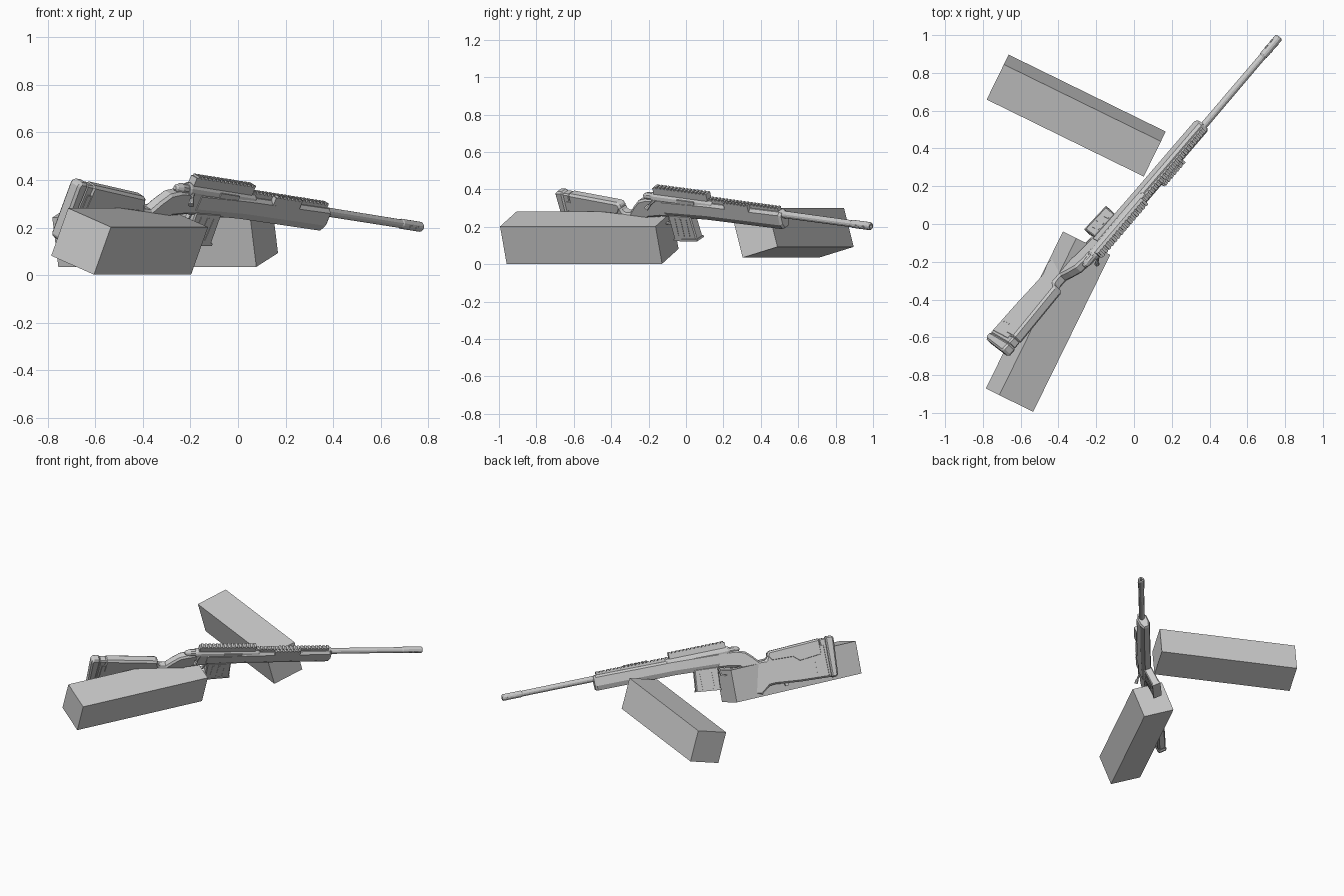
import bpy, bmesh, math
from mathutils import Vector, Matrix

if "Cube" in bpy.data.objects:
    bpy.data.objects.remove(bpy.data.objects["Cube"])

grey = bpy.data.materials.new("plain_grey")
grey.diffuse_color = (0.6, 0.6, 0.6, 1)
grey.use_nodes = True
grey.node_tree.nodes["Principled BSDF"].inputs["Base Color"].default_value = grey.diffuse_color

# rifle frame: x forward (muzzle at 0), y left, z up; yawed, pitched and rolled
yaw, pitch, roll = math.radians(49.6), math.radians(5.9), math.radians(25)
RIFLE = (Matrix.Translation((0.766, 0.987, 0.203)) @ Matrix.Rotation(yaw, 4, 'Z')
         @ Matrix.Rotation(pitch, 4, 'Y') @ Matrix.Rotation(roll, 4, 'X'))


def finish(name, bm, matrix=RIFLE, bevel=0):
    bmesh.ops.recalc_face_normals(bm, faces=bm.faces)
    me = bpy.data.meshes.new(name)
    bm.to_mesh(me)
    bm.free()
    me.materials.append(grey)
    ob = bpy.data.objects.new(name, me)
    ob.matrix_world = matrix
    bpy.context.collection.objects.link(ob)
    if bevel:
        m = ob.modifiers.new("chamfer", 'BEVEL')
        m.width, m.segments, m.limit_method = bevel, 1, 'ANGLE'
        m.angle_limit = math.radians(50)
    return ob


def loft(name, rings, bevel=0):
    """Skin a list of equal point rings and cap the ends."""
    bm = bmesh.new()
    loops = [[bm.verts.new(p) for p in r] for r in rings]
    n = len(loops[0])
    for A, B in zip(loops, loops[1:]):
        for i in range(n):
            j = (i + 1) % n
            bm.faces.new((A[i], A[j], B[j], B[i]))
    bm.faces.new(loops[0])
    bm.faces.new(loops[-1][::-1])
    return finish(name, bm, RIFLE, bevel)


def profile(name, pts, half, y=0, bevel=0):
    """Side outline (distance behind muzzle, height) extruded sideways."""
    return loft(name, [[(-a, y + s * half, h) for a, h in pts] for s in (-1, 1)], bevel)


def tube(name, stations, sides=12):
    """Turned part along the bore: (distance, radius) stations."""
    return loft(name, [[(-a, r * math.cos(2 * math.pi * i / sides), r * math.sin(2 * math.pi * i / sides))
                        for i in range(sides)] for a, r in stations])


def block(name, a0, a1, h0, h1, half, y=0, bevel=0):
    return profile(name, [(a0, h0), (a1, h0), (a1, h1), (a0, h1)], half, y, bevel)


def rail(name, a0, a1, h0, h1, half, y=0, pitch=0.024):
    """Toothed accessory rail."""
    pts = [(a0, h0)]
    n = int((a1 - a0) / pitch)
    step = (a1 - a0) / n
    low = h1 - 0.008
    for i in range(n):
        s = a0 + i * step
        pts += [(s, low), (s, h1), (s + step * .6, h1), (s + step * .6, low)][(1 if i == 0 else 0):]
    pts += [(a1, low), (a1, h0)]
    profile(name, pts, half, y)


def support(name, loc, heading, tilt):
    bm = bmesh.new()
    bmesh.ops.create_cube(bm, size=1)
    finish(name, bm, Matrix.Translation(loc) @ Matrix.Rotation(heading, 4, 'Z')
           @ Matrix.Rotation(tilt, 4, 'X') @ Matrix.Diagonal((0.926, 0.215, 0.215, 1)))


# two tilted rectangular blocks
support("rear_block", (-0.455, -0.517, 0.142), math.atan2(.898, .441), math.radians(21.7))
support("front_block", (-0.306, 0.574, 0.1675), math.atan2(-.44, .898), math.radians(15.6))

# barrel and muzzle collar
tube("barrel", [(0.12, .0185), (0.62, .0195), (1.15, .022)])
tube("muzzle_collar", [(0.03, .009), (-0.004, .009), (-0.004, .017), (0.003, .0215),
                       (0.125, .0215), (0.132, .0185)])
for s in (-1, 1):
    for i in range(2):
        block("muzzle_port", 0.03 + i * .04, 0.05 + i * .04, -.006, .006, .002, s * .0205)

# receiver, bolt and bolt handle
tube("receiver", [(1.10, .028), (1.11, .032), (1.52, .032), (1.53, .028)])
tube("bolt_shroud", [(1.52, .024), (1.565, .024), (1.59, .016), (1.60, .008)], 10)


def rod(name, p, q, r0, r1, sides=8):
    p, q = Vector(p), Vector(q)
    d = (q - p).normalized()
    u = d.orthogonal().normalized()
    v = d.cross(u)
    ring = lambda c, r: [c + r * (u * math.cos(t) + v * math.sin(t))
                         for t in [2 * math.pi * i / sides for i in range(sides)]]
    loft(name, [ring(p, r0), ring(q, r1)])


rod("bolt_handle", (-1.50, -.02, 0), (-1.53, -.056, -.028), .008, .006)
rod("bolt_knob", (-1.527, -.051, -.024), (-1.54, -.070, -.042), .010, .013)
block("ejection_port", 1.22, 1.34, -.004, .018, .004, -.030)


# fore-end: chamfered section tapering at the nose
def section(a, w, top, bot):
    half = [(w * .6, top), (w, top - .015), (w, bot + .030), (w * .55, bot)]
    return [(-a, y, h) for y, h in half] + [(-a, -y, h) for y, h in half[::-1]]


loft("fore_end", [section(.612, .026, .014, -.072), section(.625, .035, .022, -.080),
                  section(1.15, .036, .016, -.084), section(1.45, .034, .004, -.098)])

# rear stock with wrist, grip and butt
profile("rear_stock", [(1.43, .004), (1.57, -.006), (1.63, -.024), (1.675, -.066), (1.71, -.106),
                       (1.755, -.108), (1.768, -.080), (2.155, -.075), (2.155, -.300), (1.95, -.290),
                       (1.785, -.274), (1.75, -.276), (1.69, -.322), (1.64, -.315), (1.63, -.190),
                       (1.61, -.148), (1.575, -.118), (1.49, -.102), (1.43, -.098)], .029, bevel=.011)
profile("cheek_rest", [(1.763, -.085), (1.778, -.054), (2.13, -.038), (2.13, -.150), (1.97, -.165),
                       (1.93, -.130), (1.79, -.125)], .031, bevel=.012)
profile("butt_spacer", [(2.12, -.042), (2.17, -.042), (2.165, -.300), (2.14, -.300)], .027, bevel=.008)
profile("butt_pad", [(2.165, -.034), (2.215, -.036), (2.222, -.055), (2.205, -.290), (2.195, -.306),
                     (2.16, -.306)], .030, bevel=.010)
block("sling_loop", 1.85, 1.875, -.298, -.275, .010)
for s in (-1, 1):
    for i in range(3):
        block("stock_screw", 2.07, 2.078, -.19 - i * .035, -.182 - i * .035, .002, s * .029)

# magazine, trigger and guard
profile("magazine", [(1.275, -.075), (1.435, -.085), (1.425, -.232), (1.262, -.214)], .027, bevel=.006)
profile("magazine_base", [(1.259, -.208), (1.428, -.226), (1.428, -.238), (1.259, -.220)], .029)
for s in (-1, 1):
    for i in range(3):
        block("magazine_rib", 1.305 + i * .04, 1.315 + i * .04, -.20, -.10, .002, s * .027)
profile("trigger_guard", [(1.435, -.09), (1.445, -.150), (1.55, -.165), (1.635, -.165), (1.635, -.157),
                          (1.55, -.156), (1.452, -.142), (1.445, -.09)], .010)
profile("trigger", [(1.52, -.09), (1.535, -.09), (1.53, -.12), (1.515, -.146), (1.51, -.143), (1.52, -.118)], .005)

# rails: raised rear rail, low front rail and short side rail
rail("scope_rail", 1.13, 1.51, .022, .070, .018)
rail("front_rail", .635, 1.13, .008, .042, .014)
rail("side_rail", .83, 1.0, .004, .046, .010, -.028)
